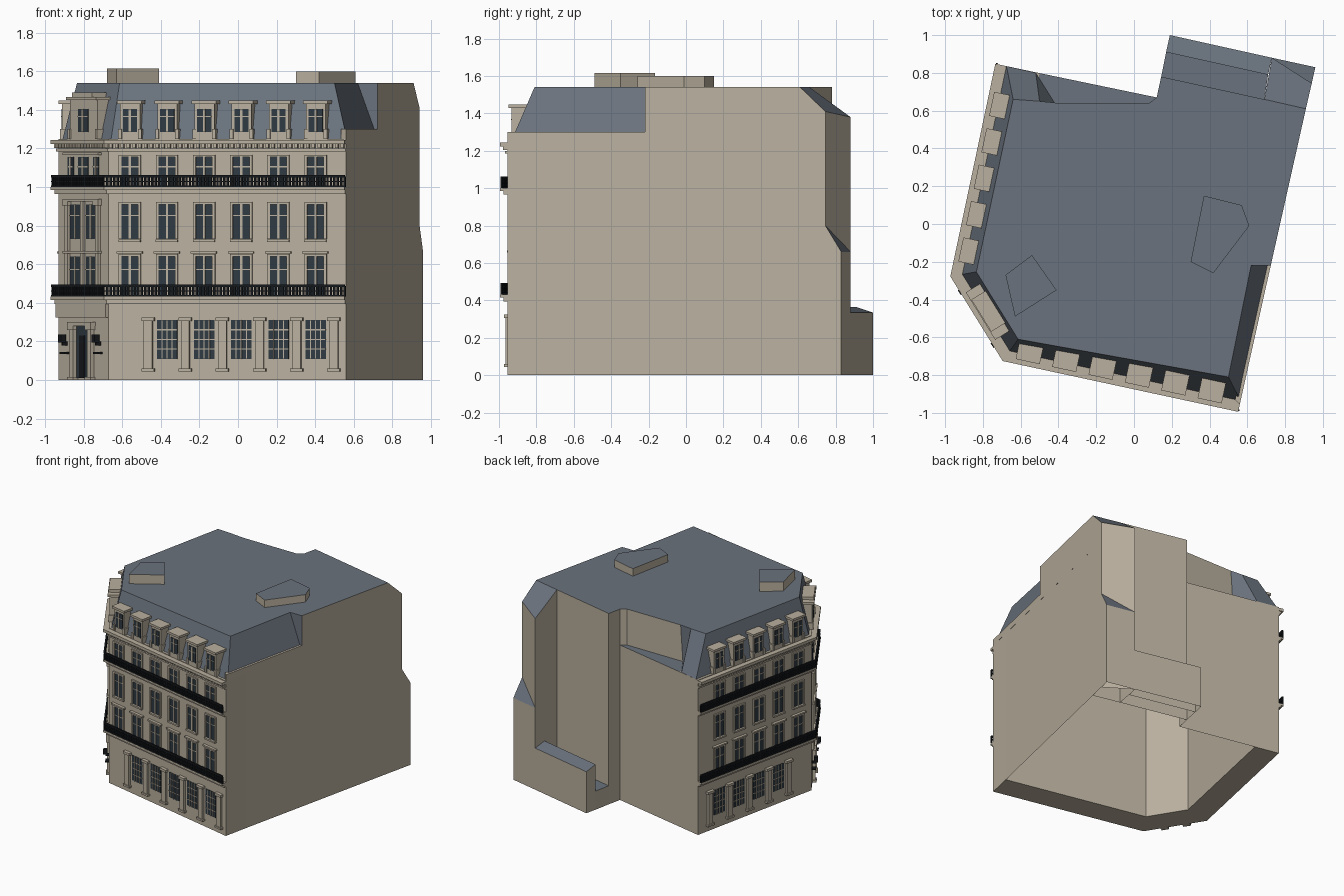
import bpy, bmesh
from mathutils import Vector

if "Cube" in bpy.data.objects:
    bpy.data.objects.remove(bpy.data.objects["Cube"], do_unlink=True)

STONE, SLATE, GLASS, IRON = range(4)
MATS = []
for label, rgb in (("warm stone", (0.49, 0.435, 0.345)), ("blue grey slate", (0.145, 0.17, 0.205)),
                   ("dark glass", (0.028, 0.042, 0.055)), ("black iron", (0.008, 0.01, 0.012))):
    m = bpy.data.materials.new(label)
    m.use_nodes = True
    m.diffuse_color = (*rgb, 1)
    m.node_tree.nodes["Principled BSDF"].inputs["Base Color"].default_value = (*rgb, 1)
    MATS.append(m)

PARTS = {}


def part(name):
    return PARTS.setdefault(name, bmesh.new())


def solid(name, bottom, top, mat=STONE, lid=None, base=True):
    """Closed loft between two loops; mat is one index or one per side."""
    bm, n = part(name), len(bottom)
    lo, hi = ([bm.verts.new(p) for p in loop] for loop in (bottom, top))
    for i in range(n):
        j = (i + 1) % n
        f = bm.faces.new((lo[i], lo[j], hi[j], hi[i]))
        f.material_index = mat[i] if isinstance(mat, list) else mat
    f = bm.faces.new(hi)
    f.material_index = lid if lid is not None else mat
    if base:
        bm.faces.new(lo[::-1]).material_index = STONE if isinstance(mat, list) else mat
    bmesh.ops.remove_doubles(bm, verts=lo + hi, dist=1e-5)


def prism(name, pts, z0, z1, mat=STONE, lid=None, base=True):
    """Vertical prism; z1 is one height or one per corner."""
    tops = z1 if isinstance(z1, list) else [z1] * len(pts)
    solid(name, [(*p[:2], z0) for p in pts], [(*p[:2], z) for p, z in zip(pts, tops)], mat, lid, base)


def outward(p, q):
    u = (q - p).normalized()
    return Vector((u.y, -u.x))


def offset(d):
    """Street line moved outward by d with mitred corners."""
    ns = [outward(p, q) for p, q in zip(STREET, STREET[1:])]
    out = [STREET[0] + ns[0] * d]
    for p, a, b in zip(STREET[1:], ns, ns[1:]):
        out.append(p + (a + b) * (d / (1 + a.dot(b))))
    return out + [STREET[-1] + ns[-1] * d]


def band(name, d0, d1, z0, z1, mat=STONE):
    inner, outer = offset(d0), offset(d1)
    for i in range(len(STREET) - 1):
        prism(name, [outer[i], outer[i + 1], inner[i + 1], inner[i]], z0, z1, mat)


class Facade:
    def __init__(self, p, q):
        self.p, self.n, self.length = p, outward(p, q), (q - p).length
        self.u = (q - p).normalized()

    def box(self, name, s, w, d0, d1, z0, z1, mat=STONE):
        at = lambda a, d: self.p + self.u * a + self.n * d
        a, b = s - w / 2, s + w / 2
        prism(name, [at(a, d1), at(b, d1), at(b, d0), at(a, d0)], z0, z1, mat)

    def window(self, s, w, z0, z1, cols=2, bars=(0.68,), d=0.0):
        self.box("window_glass", s, w, d - 0.01, d + 0.004, z0, z1, GLASS)
        for i in range(1, cols):
            self.box("window_bars", s - w / 2 + w * i / cols, 0.012 if cols == 2 else 0.005,
                     d, d + 0.008, z0, z1)
        for b in bars:
            z = z0 + (z1 - z0) * b
            self.box("window_bars", s, w, d, d + 0.007, z - 0.003, z + 0.003)

    def surround(self, s, w, z0, z1):
        for side in (-1, 1):
            self.box("window_surrounds", s + side * (w / 2 + 0.007), 0.014, 0, 0.012, z0, z1 + 0.012)
        self.box("window_surrounds", s, w, 0, 0.012, z1, z1 + 0.012)

    def dormer(self, s, w, glass_w, z1):
        self.box("dormers", s, w, -0.12, 0.0, 1.25, z1)
        self.box("dormer_roofs", s, w + 0.025, -0.13, 0.015, z1, z1 + 0.018)
        for side in (-1, 1):
            self.box("dormers", s + side * w / 2, 0.018, -0.08, 0.008, 1.25, 1.3)
        self.window(s, glass_w, 1.285, 1.405)

    def pilaster(self, name, s, z0, z1, w=0.044, d=0.018):
        self.box(name, s, w, 0, d, z0, z1)
        for a, b in ((z0, z0 + 0.015), (z1 - 0.02, z1)):
            self.box(name, s, w + 0.022, 0, d + 0.008, a, b)

    def rail_posts(self, z0, z1):
        n = int(self.length / 0.018)
        for i in range(n + 1):
            self.box("balcony_railings", self.length * i / n, 0.011, 0.028, 0.036, z0, z1, IRON)


# Street line and other plan corners
STREET = [Vector(p) for p in ((-0.695, 0.84), (-0.93, -0.27), (-0.67, -0.69), (0.56, -0.955))]
G, R, U, C = (0.724, -0.22), (0.91, 0.61), (0.941, 0.745), (0.96, 0.83)
T, K, H, E, D = (0.73, 0.88), (0.69, 0.66), (0.144, 0.78), (0.12, 0.67), (0.19, 1.0)
left, corner, front = (Facade(p, q) for p, q in zip(STREET, STREET[1:]))

# Main mass: hollow core plus thick street walls
prism("building_core", [*offset(-0.2), R, K, H, E], 0, 1.25, STONE, SLATE, base=False)
band("street_walls", -0.2, 0, 0, 1.25)

# Attic: slate mansard on the street, plain walls behind, flat roof
low = [(*p, 1.25) for p in offset(-0.02)]
low += [(*p, 1.25) for p in (G, G, R, K, H, E, (0.08, 0.64), (-0.42, 0.64), (-0.52, 0.8))]
crest = offset(-0.09)
top = [(-0.64, 0.66), crest[1], crest[2], (0.5, -0.81), (0.62, -0.22), G, R, K, H, E,
       (0.08, 0.64), (-0.4, 0.64), (-0.5, 0.65)]
solid("attic_roof", low, [(*p, 1.54) for p in top], [SLATE] * 5 + [STONE] * 6 + [SLATE] * 2, SLATE, False)
prism("side_parapet", [STREET[-1], G, (0.69, -0.22), (0.535, -0.93)], 1.25, 1.3)

# Rear tower, its low corner, and the rear yard
prism("rear_tower", [K, R, U, T], 0, [1.54, 1.54, 1.41, 1.38], STONE, SLATE, False)
prism("rear_tower_corner", [U, C, T], 0, [0.8, 0.66, 0.66], STONE, SLATE, False)
prism("rear_low_wing", [(0.17, 0.91), (0.71, 0.79), T, D], 0, [0.365, 0.365, 0.335, 0.335], STONE, SLATE, False)
prism("rear_yard", [H, K, (0.71, 0.79), (0.17, 0.91)], 0, 0.15, STONE, SLATE, False)

# Roof boxes
prism("roof_box_right", [(0.3, -0.2), (0.42, -0.26), (0.61, -0.01), (0.57, 0.1), (0.37, 0.15)],
      1.53, 1.6, STONE, SLATE)
prism("roof_box_left", [(-0.68, -0.27), (-0.63, -0.49), (-0.41, -0.35), (-0.54, -0.165)],
      1.53, 1.615, STONE, SLATE)

# Horizontal mouldings
for name, d, z0, z1 in (("lower_ledge", 0.02, 0.395, 0.415), ("lower_balcony_floor", 0.04, 0.415, 0.432),
                        ("upper_ledge", 0.02, 0.965, 0.985), ("upper_balcony_floor", 0.04, 0.985, 1.0),
                        ("cornice_base", 0.012, 1.185, 1.2), ("cornice", 0.04, 1.222, 1.245)):
    band(name, -0.01, d, z0, z1)

# Balcony railings
for z in (0.432, 1.0):
    for a, b in ((0.0, 0.009), (0.026, 0.032), (0.05, 0.062)):
        band("balcony_railings", 0.026, 0.038, z + a, z + b, IRON)
    for wall in (left, corner, front):
        wall.rail_posts(z, z + 0.055)

# Cornice dentils
for wall in (left, corner, front):
    n = int(wall.length / 0.03)
    for i in range(n):
        wall.box("cornice_dentils", wall.length * (i + 0.5) / n, 0.016, 0, 0.025, 1.203, 1.223)

# Regular window bays on the two long walls
GAP = 0.197
front_bays = [0.113 + GAP * i for i in range(6)]
left_bays = [left.length - 0.135 - GAP * i for i in range(5)]
for wall, bays in ((front, front_bays), (left, left_bays)):
    for i, s in enumerate(bays):
        for z0, z1 in ((0.432, 0.64), (0.73, 0.91), (1.0, 1.155)):
            wall.window(s, 0.088, z0, z1)
            wall.surround(s, 0.088, z0, z1)
        wall.box("window_hoods", s, 0.135, 0, 0.022, 0.655, 0.667)
        wall.box("window_sills", s, 0.115, 0, 0.018, 0.715, 0.728)
        wall.dormer(s, 0.105, 0.075, 1.43)
        if i:
            wall.window(s, 0.108, 0.11, 0.31, 4, (0.25, 0.5, 0.75))
            wall.pilaster("ground_columns", s - GAP / 2 if wall is front else s + GAP / 2, 0.045, 0.325)
    end = bays[-1] + GAP / 2 * (1 if wall is front else -1)
    wall.pilaster("ground_columns", end, 0.045, 0.325)

# Chamfered corner: entrance, paired and triple windows, large dormer
MID = corner.length / 2
corner.box("entrance_door", MID, 0.12, 0, 0.008, 0.01, 0.28, GLASS)
corner.box("entrance_door_leaf", MID, 0.05, 0, 0.012, 0.01, 0.23, IRON)
corner.box("entrance_lintel", MID, 0.23, 0, 0.03, 0.28, 0.3)
corner.box("entrance_frieze", MID, corner.length, 0, 0.02, 0.325, 0.395)
for side in (-1, 1):
    corner.pilaster("entrance_columns", MID + side * 0.085, 0, 0.28, 0.035, 0.022)
    lamp = MID + side * 0.165
    corner.box("wall_lamps", lamp, 0.03, 0.015, 0.045, 0.195, 0.235, IRON)
    corner.box("wall_lamps", lamp, 0.012, 0, 0.03, 0.18, 0.2, IRON)
    corner.box("wall_lamps", lamp, 0.045, 0, 0.03, 0.135, 0.145, IRON)
    for z0, z1 in ((0.432, 0.64), (0.73, 0.91)):
        corner.window(MID + side * 0.078, 0.1, z0, z1)
    corner.window(MID + side * 0.125, 0.055, 1.0, 1.155)
    corner.pilaster("corner_pilasters", MID + side * 0.15, 0.432, 0.925, 0.03, 0.014)
corner.window(MID, 0.1, 1.0, 1.155)
corner.box("corner_pilasters", MID, 0.03, 0, 0.014, 0.432, 0.925)
for z in (0.655, 0.925, 1.165):
    corner.box("corner_hoods", MID, 0.35, 0, 0.022, z, z + 0.014)
corner.dormer(MID, 0.27, 0.1, 1.45)
corner.box("corner_dormer_cap", MID, 0.2, -0.13, 0.01, 1.465, 1.49)

# Turn every part into an object
for name, bm in PARTS.items():
    bmesh.ops.recalc_face_normals(bm, faces=bm.faces)
    mesh = bpy.data.meshes.new(name)
    used = sorted({f.material_index for f in bm.faces})
    for f in bm.faces:
        f.material_index = used.index(f.material_index)
    bm.to_mesh(mesh)
    bm.free()
    for i in used:
        mesh.materials.append(MATS[i])
    bpy.context.scene.collection.objects.link(bpy.data.objects.new(name, mesh))
